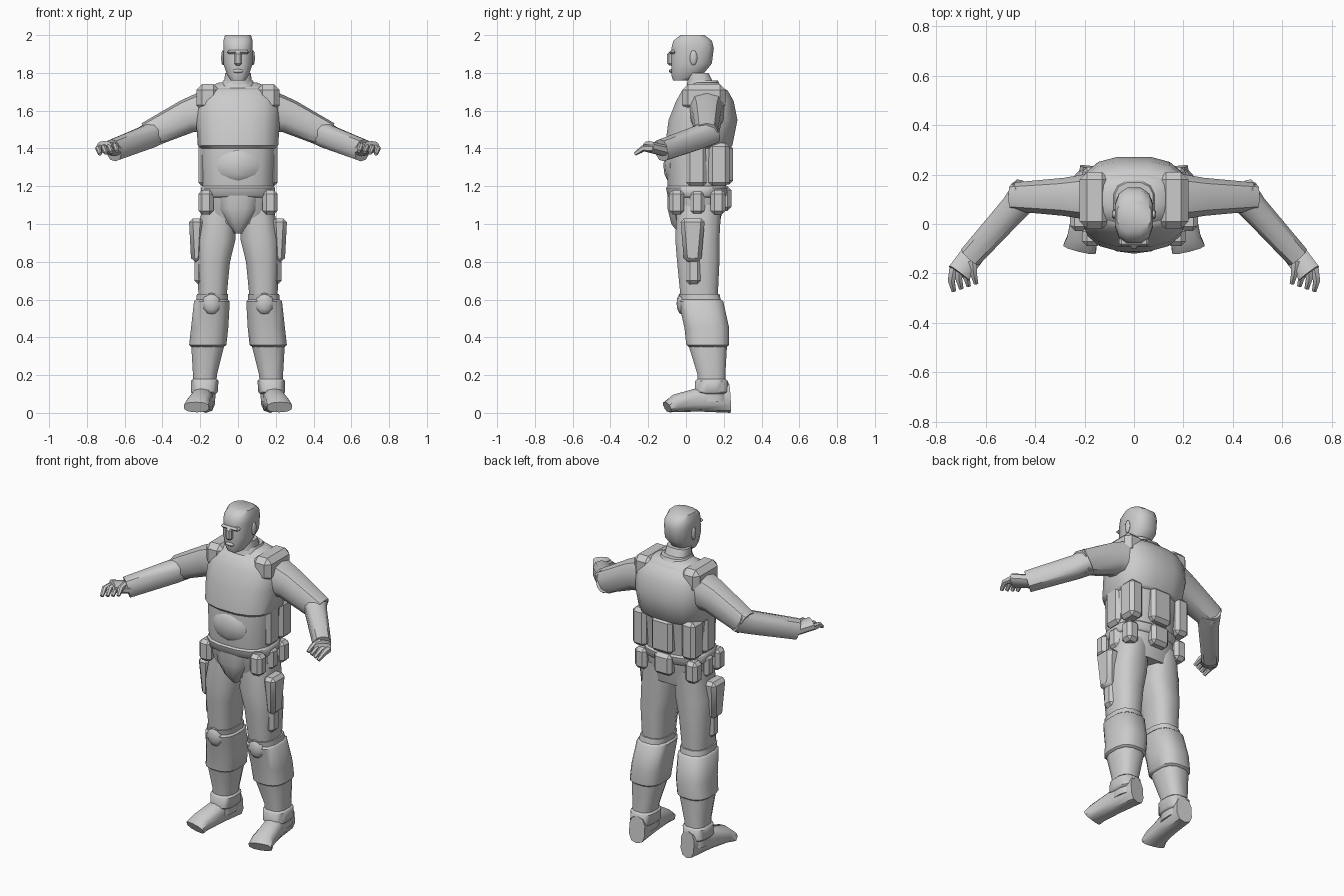
import bpy
import bmesh
from math import cos, sin, pi, radians
from mathutils import Vector

if "Cube" in bpy.data.objects:
    bpy.data.objects.remove(bpy.data.objects["Cube"], do_unlink=True)

SHADE = (.6, .6, .6, 1)
grey = bpy.data.materials.new("plain grey")
grey.use_nodes = True
grey.diffuse_color = SHADE
grey.node_tree.nodes["Principled BSDF"].inputs["Base Color"].default_value = SHADE


def finish(name, bm, mirror, angle=45):
    """Turn a bmesh into a shaded object, mirrored across x if asked."""
    bmesh.ops.recalc_face_normals(bm, faces=bm.faces)
    mesh = bpy.data.meshes.new(name)
    bm.to_mesh(mesh)
    bm.free()
    mesh.materials.append(grey)
    part = bpy.data.objects.new(name, mesh)
    bpy.context.collection.objects.link(part)
    if mirror:
        part.modifiers.new("Mirror", 'MIRROR')
    bpy.ops.object.select_all(action='DESELECT')
    part.select_set(True)
    bpy.context.view_layer.objects.active = part
    bpy.ops.object.shade_smooth_by_angle(angle=radians(angle))


def skin(name, loops, mirror):
    """Bridge equal point loops and cap both ends."""
    bm = bmesh.new()
    rings = [[bm.verts.new(point) for point in loop] for loop in loops]
    for lower, upper in zip(rings, rings[1:]):
        for i in range(len(lower)):
            bm.faces.new((lower[i - 1], lower[i], upper[i], upper[i - 1]))
    bm.faces.new(rings[0])
    bm.faces.new(rings[-1])
    finish(name, bm, mirror)


def outline(sides, power=.75):
    """Unit circle squared off slightly at the corners."""
    def bend(value):
        return (1 if value > 0 else -1) * abs(value) ** power
    turns = [2 * pi * (i + .5) / sides for i in range(sides)]
    return [(bend(cos(turn)), bend(sin(turn))) for turn in turns]


def stack(name, rows, mirror=False, sides=12):
    """Horizontal sections: height, left edge, right edge, front, back."""
    loops = []
    for z, x0, x1, y0, y1 in rows:
        centre, half = Vector((x0 + x1, y0 + y1)) / 2, Vector((x1 - x0, y1 - y0)) / 2
        loops.append([(centre.x + u * half.x, centre.y + v * half.y, z) for u, v in outline(sides)])
    skin(name, loops, mirror)


def centred(rows):
    return [(z, -half, half, front, back) for z, half, front, back in rows]


def shell(name, body, bottom, top, grow, mirror=False):
    """Armour wrapped around a stacked body between two heights."""
    def section(z):
        for low, high in zip(body, body[1:]):
            if low[0] <= z <= high[0]:
                t = (z - low[0]) / (high[0] - low[0])
                return [a + (b - a) * t for a, b in zip(low, high)]
    inner = [row[0] for row in body if bottom + grow < row[0] < top - grow]
    rows = []
    for z in [bottom, bottom + grow, *inner, top - grow, top]:
        margin = 0 if z in (bottom, top) else grow
        z, x0, x1, y0, y1 = section(z)
        rows.append((z, x0 - margin, x1 + margin, y0 - margin, y1 + margin))
    stack(name, rows, mirror, 16)


def tube(name, path, start, end, sides=10):
    """Mirrored limb whose (width, height) radii taper along a path."""
    path = [Vector(p) for p in path]
    start, end = Vector(start), Vector(end)
    last = len(path) - 1
    loops = []
    for i, point in enumerate(path):
        along = path[min(i + 1, last)] - path[max(i - 1, 0)]
        side = along.cross(Vector((0, 0, 1))).normalized()
        up = side.cross(along).normalized()
        size = start.lerp(end, i / last)
        loops.append([point + side * u * size.x + up * v * size.y for u, v in outline(sides)])
    skin(name, loops, True)


def box(name, low, high, mirror=True, taper=1, bevel=.02):
    """Bevelled block between two corners; taper narrows its lower end."""
    low, high = Vector(low), Vector(high)
    bm = bmesh.new()
    bmesh.ops.create_cube(bm, size=1)
    for vert in bm.verts:
        if vert.co.z < 0:
            vert.co.xy *= taper
        vert.co = (low + high) / 2 + vert.co * (high - low)
    bmesh.ops.bevel(bm, geom=bm.edges, offset=bevel, segments=1, affect='EDGES')
    finish(name, bm, mirror, 35)


def ball(name, centre, radii, mirror=False):
    """Low-poly ellipsoid."""
    bm = bmesh.new()
    bmesh.ops.create_uvsphere(bm, u_segments=10, v_segments=6, radius=1)
    for vert in bm.verts:
        vert.co = Vector(centre) + vert.co * Vector(radii)
    finish(name, bm, mirror)


# Head and neck
stack("head", centred([(1.76, .04, -.07, .03), (1.79, .06, -.08, .09), (1.85, .08, -.08, .14),
                       (1.93, .08, -.08, .15), (1.97, .08, -.07, .14), (2, .07, -.03, .1)]))
box("nose", (-.02, -.1, 1.84), (.02, -.06, 1.91), False, bevel=.01)
box("brow", (-.06, -.09, 1.9), (.06, -.05, 1.92), False, bevel=.01)
ball("mouth", (0, -.08, 1.81), (.03, .01, .01))
ball("ear", (.08, .04, 1.88), (.01, .02, .04), True)
stack("neck", centred([(1.7, .08, 0, .17), (1.8, .07, .01, .12)]))
stack("collar", centred([(1.66, .13, -.02, .22), (1.76, .08, .01, .17)]))

# Trunk with armour and belt
torso = centred([(1, .16, -.05, .18), (1.1, .19, -.08, .2), (1.2, .19, -.1, .21), (1.4, .2, -.1, .23),
                 (1.55, .21, -.08, .26), (1.65, .21, -.04, .24), (1.72, .17, 0, .2), (1.75, .1, .04, .17)])
stack("torso", torso, sides=16)
shell("chest_and_back_plate", torso, 1.4, 1.72, .015)
shell("belt", torso, 1.14, 1.2, .01)
ball("belly_plate", (0, -.07, 1.31), (.12, .05, .1))
box("shoulder_strap", (.1, -.02, 1.6), (.22, .21, 1.74), bevel=.03)
box("spine_pad", (-.07, .18, 1.21), (.07, .25, 1.42), False)
box("spine_pouch", (-.06, .16, 1.07), (.06, .24, 1.2), False)
box("side_pad", (.16, 0, 1.2), (.21, .11, 1.45))
box("rear_side_pouch", (.12, .12, 1.2), (.21, .23, 1.43))

# Belt pouches along each side
for label, front in (("front", -.09), ("middle", .02), ("rear", .13)):
    box(label + "_belt_pouch", (.13, front, 1.05), (.21, front + .08, 1.18))

# Groin guard
stack("groin_guard", centred([(.95, .02, -.04, .08), (1, .06, -.08, .1), (1.08, .11, -.1, .1),
                              (1.18, .13, -.1, .1)]))

# Legs
stack("thigh", [(.6, .06, .21, -.03, .17), (.8, .04, .22, -.05, .18), (.92, .01, .22, -.06, .18),
                (1.1, .01, .19, -.05, .19)], True)
shin = [(.06, .12, .24, .05, .22), (.2, .11, .24, .06, .21), (.36, .07, .25, .01, .22),
        (.45, .06, .24, 0, .22), (.63, .05, .22, -.04, .18)]
stack("shin", shin, True)
shell("calf_guard", shin, .35, .6, .01, True)
shell("boot_cuff", shin, .1, .18, .01, True)
ball("knee_pad", (.14, -.02, .58), (.05, .03, .06), True)

# Boots, turned slightly outward
tube("boot", [(.17, .23, .08), (.19, .07, .07), (.21, -.06, .05), (.22, -.1, .03)], (.05, .08), (.07, .03))

# Thigh holster
box("holster", (.18, -.03, .8), (.26, .1, 1.03), taper=.7)
box("holster_strap", (.16, 0, .68), (.23, .08, .84))

# Arms
tube("upper_arm", [(.16, .11, 1.6), (.27, .11, 1.57), (.48, .11, 1.47)], (.1, .11), (.06, .07))
tube("forearm", [(.43, .13, 1.49), (.48, .07, 1.46), (.66, -.13, 1.39)], (.07, .07), (.05, .06))

# Hands: a palm and a fan of curled fingers
tube("palm", [(.65, -.12, 1.39), (.71, -.2, 1.41)], (.05, .03), (.05, .03))
knuckle = Vector((.73, -.18, 1.4))
for i, label in enumerate(("outer", "middle", "index", "thumb")):
    root = knuckle + Vector((-.025, .01, .005)) * i
    bend = root + Vector((.01 - .005 * i, -.05, 0))
    tip = bend + Vector((-.01, -.04, -.03))
    tube(label + "_finger", [root, bend, tip], (.02, .02), (.01, .01), 6)
